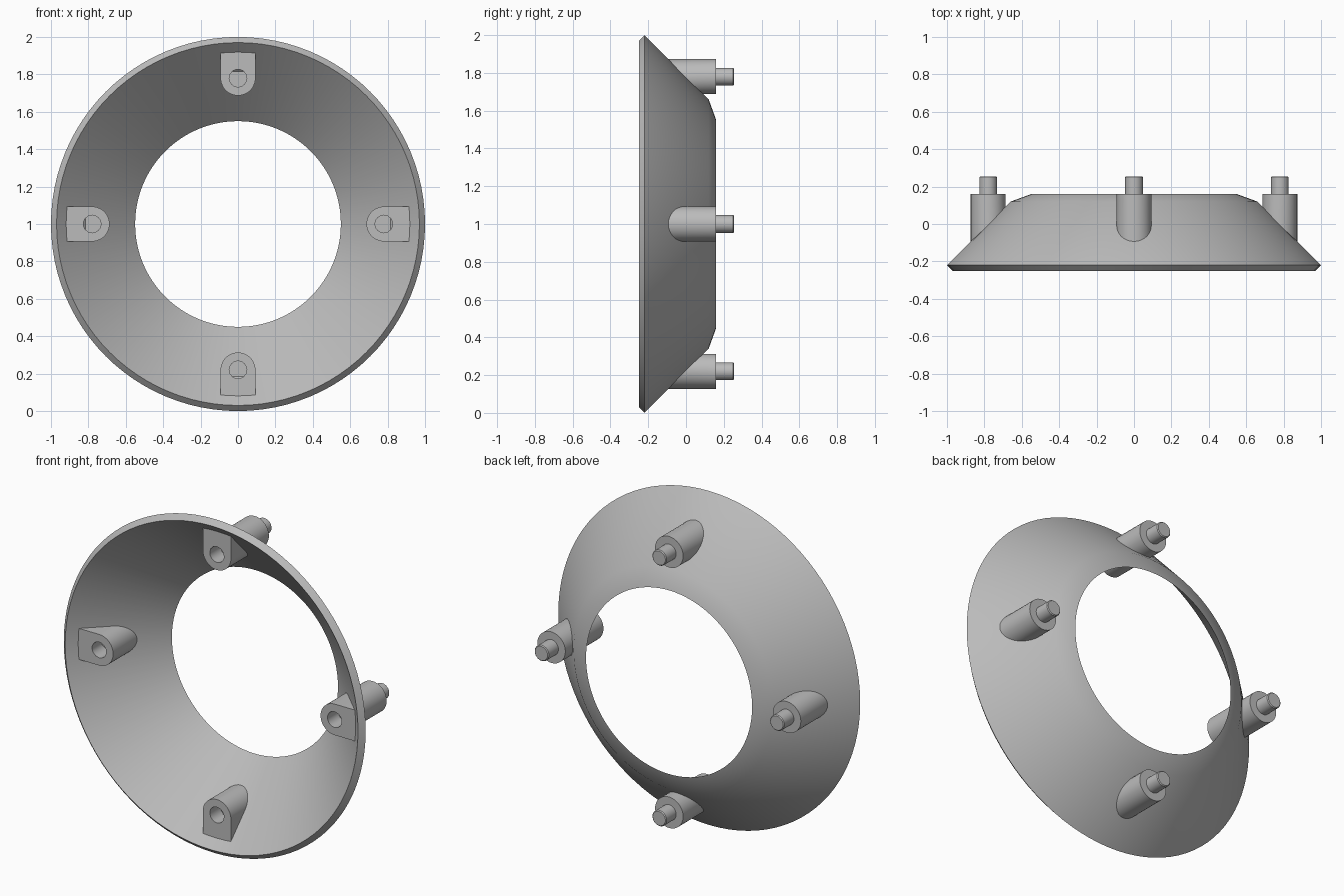
import bpy, bmesh, math
from mathutils import Matrix, Vector

cube = bpy.data.objects.get("Cube")
if cube:
    bpy.data.objects.remove(cube, do_unlink=True)

grey = bpy.data.materials.new("plain_grey")
grey.use_nodes = True
grey.diffuse_color = (0.5, 0.5, 0.5, 1)
grey.node_tree.nodes["Principled BSDF"].inputs["Base Color"].default_value = (0.5, 0.5, 0.5, 1)

POST_R, POST_W, PIN_R, PAD_OUT = 0.78, 0.093, 0.047, 0.14
PAD_FRONT, POST_BACK, PIN_BACK = -0.2, 0.16, 0.255


def build(name, rings, matrix, cap_ends=True, closed=False):
    """Bridge a stack of equal point rings into one smooth-shaded object."""
    bm = bmesh.new()
    loops = [[bm.verts.new(p) for p in ring] for ring in rings]
    pairs = list(zip(loops, loops[1:]))
    if closed:
        pairs.append((loops[-1], loops[0]))
    for a, b in pairs:
        for i in range(len(a)):
            j = (i + 1) % len(a)
            bm.faces.new((a[i], a[j], b[j], b[i]))
    if cap_ends:
        bm.faces.new(loops[0])
        bm.faces.new(loops[-1])
    bmesh.ops.recalc_face_normals(bm, faces=bm.faces)
    mesh = bpy.data.meshes.new(name)
    bm.to_mesh(mesh)
    bm.free()
    obj = bpy.data.objects.new(name, mesh)
    bpy.context.collection.objects.link(obj)
    mesh.materials.append(grey)
    mesh.transform(matrix)
    bpy.ops.object.select_all(action="DESELECT")
    obj.select_set(True)
    bpy.context.view_layer.objects.active = obj
    bpy.ops.object.shade_smooth_by_angle(angle=math.radians(30))
    return obj


def circle(radius, y, centre=0.0, count=96):
    steps = [math.tau * i / count for i in range(count)]
    return [Vector((radius * math.sin(a), y, centre + radius * math.cos(a))) for a in steps]


def on_cone(ring):
    """Slide ring points along y into the middle of the cone wall."""
    return [Vector((p.x, 0.75 - math.hypot(p.x, p.z), p.z)) for p in ring]


lift = Matrix.Translation((0, 0, 1))

# Flared ring: closed wall section turned around the y axis
section = [(0.97, -0.25), (1.0, -0.22), (0.66, 0.12), (0.55, 0.16)]
build("flared_ring", [circle(r, y) for r, y in section], lift, cap_ends=False, closed=True)

# Pad outline: round towards the centre, square towards the rim
corner = math.atan2(POST_W, PAD_OUT)
angles = [math.pi / 2 + math.pi * i / 24 for i in range(25)]
angles += [-corner * 1.8, -corner, -corner / 2, 0, corner / 2, corner, corner * 1.8]


def pad_reach(a):
    if math.cos(a) <= 1e-6:
        return POST_W
    return min(POST_W / max(abs(math.sin(a)), 1e-6), PAD_OUT / math.cos(a))


def pad_loop(y, reach):
    return [Vector((reach(a) * math.sin(a), y, POST_R + reach(a) * math.cos(a))) for a in angles]


# Four mounts, each with an inner pad with a socket and an outer post with a pin
for k, side in enumerate(("top", "left", "bottom", "right")):
    turn = lift @ Matrix.Rotation(k * math.pi / 2, 4, "Y")
    front = pad_loop(PAD_FRONT, pad_reach)
    build(side + "_pad", [
        on_cone(front),
        front,
        pad_loop(PAD_FRONT, lambda a: PIN_R),
        pad_loop(PAD_FRONT + 0.1, lambda a: PIN_R),
    ], turn)

    def post(radius, y):
        return circle(radius, y, POST_R, 32)

    build(side + "_post", [
        on_cone(post(POST_W, 0)),
        post(POST_W, POST_BACK),
        post(PIN_R, POST_BACK),
        post(PIN_R, PIN_BACK - 0.005),
        post(PIN_R - 0.005, PIN_BACK),
    ], turn)
